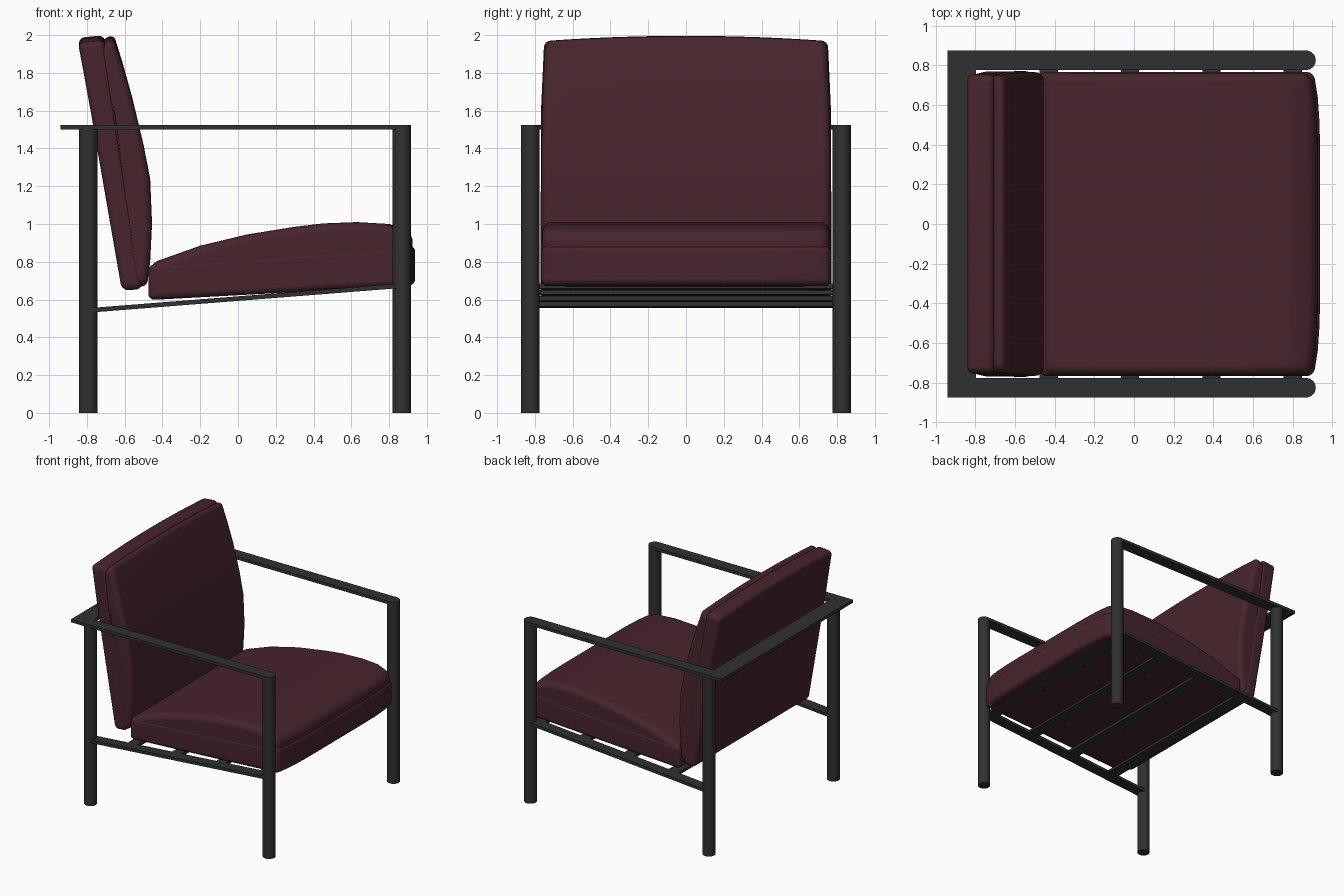
import bpy, bmesh, math

if "Cube" in bpy.data.objects:
    bpy.data.objects.remove(bpy.data.objects["Cube"])


def material(name, rgb):
    m = bpy.data.materials.new(name)
    m.diffuse_color = (*rgb, 1)
    m.use_nodes = True
    m.node_tree.nodes["Principled BSDF"].inputs["Base Color"].default_value = m.diffuse_color
    return m


METAL = material("dark_metal", (0.03, 0.03, 0.03))
LEATHER = material("burgundy_leather", (0.062, 0.018, 0.025))


def finish(name, bm, mat):
    bmesh.ops.recalc_face_normals(bm, faces=bm.faces)
    me = bpy.data.meshes.new(name)
    bm.to_mesh(me)
    bm.free()
    me.materials.append(mat)
    ob = bpy.data.objects.new(name, me)
    bpy.context.collection.objects.link(ob)
    bpy.ops.object.select_all(action='DESELECT')
    ob.select_set(True)
    bpy.context.view_layer.objects.active = ob
    bpy.ops.object.shade_smooth_by_angle(angle=math.radians(35))
    return ob


def cushion(name, profile, half, bevel, deform, steps=12):
    """Side profile (x, z) swept across y, rims rounded, then puffed by deform."""
    bm = bmesh.new()
    rings = [[bm.verts.new((x, -half + 2 * half * i / steps, z)) for x, z in profile]
             for i in range(steps + 1)]
    n = len(profile)
    for a, b in zip(rings, rings[1:]):
        for k in range(n):
            bm.faces.new((a[k], a[(k + 1) % n], b[(k + 1) % n], b[k]))
    bm.faces.new(rings[0][::-1])
    bm.faces.new(rings[-1])
    bmesh.ops.recalc_face_normals(bm, faces=bm.faces)
    sharp = [e for e in bm.edges if e.calc_face_angle(0) > 0.5]
    bmesh.ops.bevel(bm, geom=sharp, offset=bevel, offset_type='OFFSET', segments=5,
                    profile=0.5, affect='EDGES', clamp_overlap=True)
    for v in bm.verts:
        deform(v.co)
    ob = finish(name, bm, LEATHER)
    ob.modifiers.new("soft_normals", 'WEIGHTED_NORMAL').keep_sharp = True


def seat_shape(co):
    # front edge bows slightly forward at the middle
    if co.x > 0.6:
        co.x -= 0.035 * abs(co.y / 0.765) ** 6 * min(1, (co.x - 0.6) / 0.3)


def back_shape(co):
    # top edge crowned, upper sides drawn in
    t = max(0, (co.z - 1.55) / 0.45)
    co.z -= 0.028 * (co.y / 0.77) ** 2 * t
    co.y *= 1 - 0.025 * t


# Seat cushion: flat base and domed top
cushion("seat_cushion_base",
        [(-0.475, 0.597), (0.2, 0.634), (0.938, 0.675), (0.938, 0.887),
         (0.2, 0.833), (-0.475, 0.785)], 0.767, 0.035, seat_shape)
cushion("seat_cushion_top",
        [(-0.468, 0.69), (0.925, 0.80), (0.925, 0.955), (0.80, 1.0), (0.63, 1.01),
         (0.45, 1.003), (0.3, 0.985), (0.05, 0.945), (-0.2, 0.885), (-0.468, 0.79)],
        0.762, 0.05, seat_shape)

# Back cushion: flat rear and bulging front
cushion("back_cushion_rear",
        [(-0.615, 0.648), (-0.505, 0.655), (-0.647, 1.6), (-0.68, 1.82), (-0.707, 2.0),
         (-0.847, 1.985), (-0.818, 1.82), (-0.780, 1.6)], 0.77, 0.035, back_shape)
cushion("back_cushion_front",
        [(-0.565, 0.68), (-0.483, 0.66), (-0.465, 0.8), (-0.455, 1.0), (-0.465, 1.24),
         (-0.5, 1.42), (-0.56, 1.67), (-0.61, 1.85), (-0.66, 2.012), (-0.745, 1.95),
         (-0.70, 1.6)], 0.765, 0.045, back_shape)

# Flat U-shaped arm and back bar with rounded front ends
LX, LY, R = 0.867, 0.825, 0.049


def arm_end(y):
    return [(LX + R * math.cos(a), y + R * math.sin(a))
            for a in (-math.pi / 2 + math.pi * i / 16 for i in range(17))]


outline = ([(-0.94, -LY - R)] + arm_end(-LY) + [(-0.795, -LY + R), (-0.795, LY - R)]
           + arm_end(LY) + [(-0.94, LY + R)])
bm = bmesh.new()
face = bm.faces.new([bm.verts.new((x, y, 1.5)) for x, y in outline])
top = bmesh.ops.extrude_face_region(bm, geom=[face])["geom"]
bmesh.ops.translate(bm, vec=(0, 0, 0.025),
                    verts=[g for g in top if isinstance(g, bmesh.types.BMVert)])
finish("arm_and_back_bar", bm, METAL)

# Round legs
for end, x in (("front", LX), ("back", -0.792)):
    for side, y in (("right", LY), ("left", -LY)):
        bm = bmesh.new()
        bmesh.ops.create_cone(bm, cap_ends=True, segments=32, radius1=R, radius2=R, depth=1.5)
        leg = finish(f"{end}_leg_{side}", bm, METAL)
        leg.location = (x, y, 0.75)

# Sloping side rails and cross slats
SLOPE = 0.079


def bar(name, x, y, sx, sy):
    bm = bmesh.new()
    bmesh.ops.create_cube(bm, size=1)
    bmesh.ops.scale(bm, vec=(sx, sy, 0.024), verts=bm.verts)
    ob = finish(name, bm, METAL)
    ob.location = (x, y, 0.605 + SLOPE * x)
    ob.rotation_euler.y = -math.atan(SLOPE)


for side, y in (("right", LY), ("left", -LY)):
    bar(f"side_rail_{side}", 0.04, y, 1.66, 0.09)
for i in range(4):
    bar(f"seat_slat_{i + 1}", 0.80 - 0.41 * i, 0, 0.09, 1.58)
